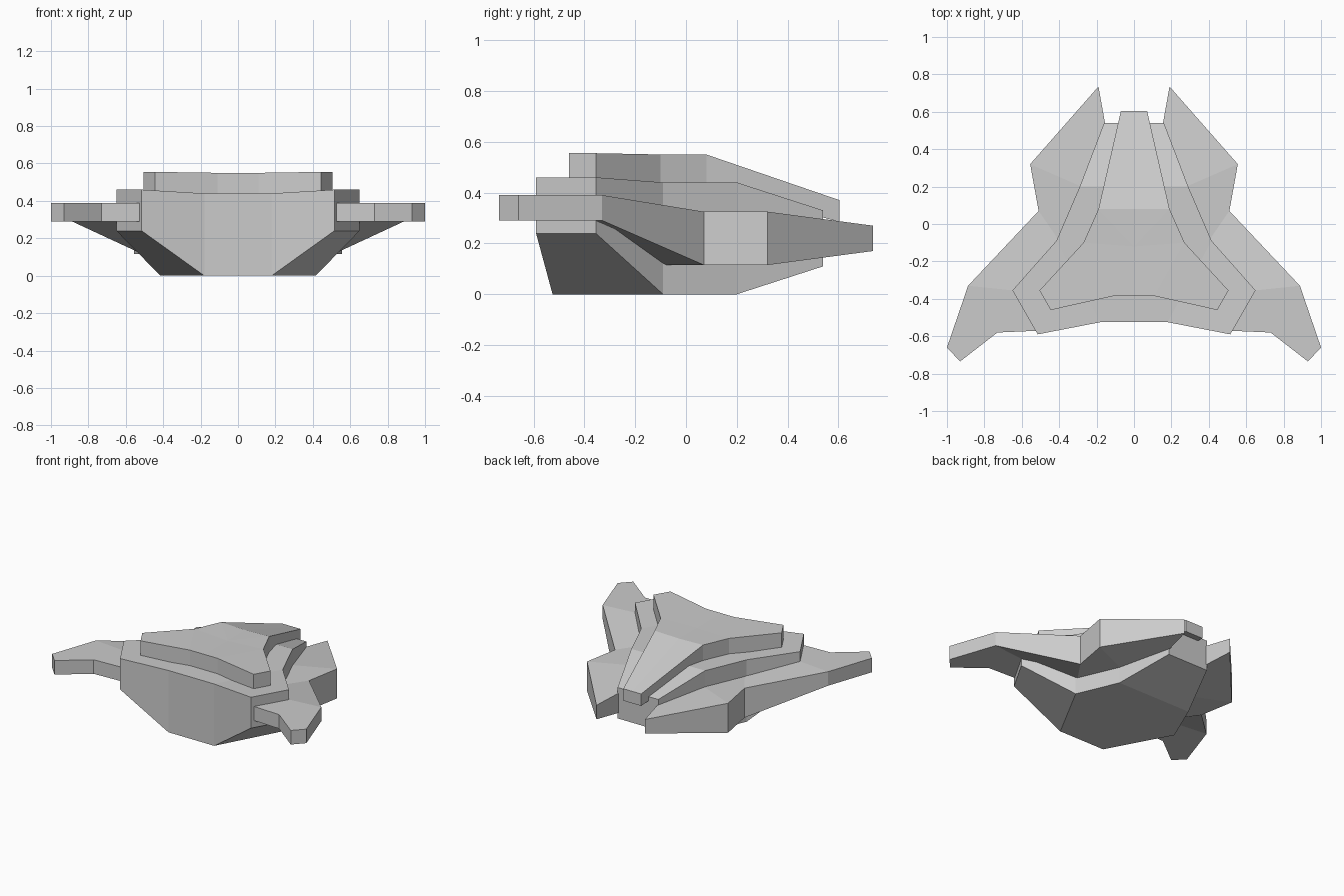
import bpy


def layer(name, points, bands, rim):
    """Half slab mirrored over x = 0.
    points: (x, y, z_top, z_bottom), clockwise from above
    bands: faces used for both top and bottom; rim: loop of outer wall points"""
    n = len(points)
    verts = [(x, y, t) for x, y, t, b in points] + [(x, y, b) for x, y, t, b in points]
    faces = [tuple(reversed(f)) for f in bands]
    faces += [tuple(i + n for i in f) for f in bands]
    faces += [(i, j, j + n, i + n) for i, j in zip(rim, rim[1:])]
    mesh = bpy.data.meshes.new(name)
    mesh.from_pydata(verts, [], faces)
    mesh.update()
    obj = bpy.data.objects.new(name, mesh)
    bpy.context.collection.objects.link(obj)
    mirror = obj.modifiers.new("mirror", 'MIRROR')
    mirror.use_clip = True
    return obj


# Main hull with the keel sloping up at both ends
layer("hull", [
    (0, .54, .33, .11), (.16, .54, .33, .11), (.29, .20, .44, 0),
    (.415, -.09, .44, 0), (.65, -.355, .46, .24), (.515, -.59, .46, .24),
    (.18, -.525, .44, 0), (0, -.525, .44, 0),
    (0, -.09, .44, 0), (0, .20, .44, 0)],
    [(0, 1, 2, 9), (9, 2, 3, 8), (3, 4, 5, 6), (8, 3, 6, 7)],
    list(range(8)))

# Raised upper deck with a sloping tail
layer("upper_deck", [
    (0, .605, .37, .285), (.07, .605, .37, .285), (.19, .08, .55, .42),
    (.27, -.10, .55, .42), (.505, -.355, .555, .43), (.445, -.46, .555, .43),
    (.11, -.385, .55, .42), (0, -.385, .55, .42),
    (0, -.12, .545, .42), (0, .08, .545, .42)],
    [(0, 1, 2, 9), (9, 2, 8), (8, 2, 3), (3, 4, 5, 6), (8, 3, 6, 7)],
    list(range(8)))

# Side wings with forward prongs and rear fins, rooted inside the hull
layer("wings", [
    (.19, .735, .27, .17), (.555, .32, .325, .115), (.51, .07, .325, .115),
    (.887, -.33, .39, .29), (1.0, -.66, .39, .29), (.93, -.735, .39, .29),
    (.73, -.58, .39, .29), (.50, -.57, .39, .29), (.60, -.36, .39, .29),
    (.40, -.09, .325, .115), (.28, .20, .325, .115), (.155, .54, .29, .15)],
    [(0, 1, 10, 11), (1, 2, 9, 10), (2, 3, 8, 9), (3, 4, 5, 6, 7, 8)],
    list(range(12)) + [0])
